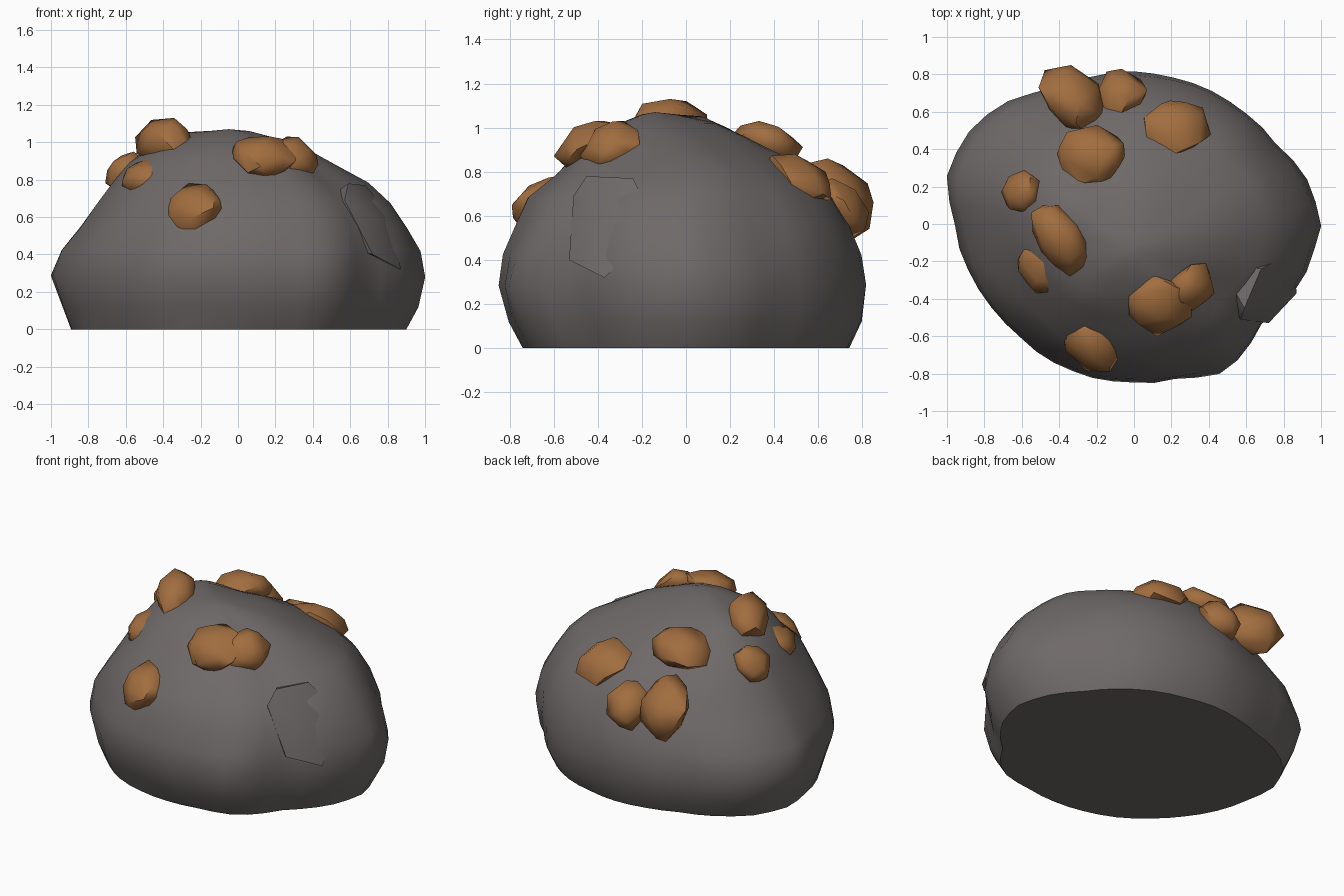
import bpy, bmesh, math, random
from mathutils import Vector, noise

cube = bpy.data.objects.get("Cube")
if cube:
    bpy.data.objects.remove(cube, do_unlink=True)


def make_material(name, rgb):
    mat = bpy.data.materials.new(name)
    mat.use_nodes = True
    mat.diffuse_color = (*rgb, 1)
    mat.node_tree.nodes["Principled BSDF"].inputs["Base Color"].default_value = (*rgb, 1)
    return mat


STONE = make_material("grey stone", (0.158, 0.143, 0.139))
ORE = make_material("copper ore", (0.36, 0.155, 0.05))


def finish(bm, name, mat, angle):
    bmesh.ops.recalc_face_normals(bm, faces=bm.faces)
    mesh = bpy.data.meshes.new(name)
    bm.to_mesh(mesh)
    bm.free()
    mesh.materials.append(mat)
    obj = bpy.data.objects.new(name, mesh)
    bpy.context.collection.objects.link(obj)
    bpy.ops.object.select_all(action='DESELECT')
    obj.select_set(True)
    bpy.context.view_layer.objects.active = obj
    bpy.ops.object.shade_smooth_by_angle(angle=math.radians(angle))
    return obj


def hull(bm, points):
    for p in points:
        bm.verts.new(p)
    result = bmesh.ops.convex_hull(bm, input=bm.verts)
    loose = {v for v in result["geom_interior"] if isinstance(v, bmesh.types.BMVert)}
    bmesh.ops.delete(bm, geom=list(loose), context='VERTS')


def lerp(a, b, t):
    return a + (b - a) * t


# Boulder: one plan outline, refitted to the width and depth at each height
RADII = [1, .95, .87, .855, .84, .82, .83, .83, .85, .94, 1.02, 1.03,
         .95, .91, .87, .85, .85, .84, .84, .85, .91, .91, .89, .96]
LEVELS = [  # height, right, left, front, back
    (0, -.9, .9, -.74, .74), (.12, -.95, .97, -.8, .8), (.28, -1, 1, -.85, .82),
    (.42, -.95, .97, -.83, .8), (.55, -.85, .9, -.78, .74), (.68, -.75, .81, -.72, .66),
    (.78, -.68, .7, -.59, .57), (.88, -.59, .52, -.5, .42), (.96, -.47, .37, -.4, .26),
    (1.02, -.32, .21, -.3, .13), (1.06, -.14, .06, -.2, -.05)]
STEPS = 2
SIDES = len(RADII) * STEPS
outline, ellipse = [], []
for i in range(SIDES):
    k, part = divmod(i, STEPS)
    r = lerp(RADII[k], RADII[(k + 1) % len(RADII)], part / STEPS)
    a = math.tau * i / SIDES
    groove = .05 * math.exp(-((math.degrees(a) - 320) / 6) ** 2)
    direction = Vector((math.cos(a), math.sin(a)))
    outline.append(direction * (r - groove))
    ellipse.append(direction)
lo = Vector((min(p.x for p in outline), min(p.y for p in outline)))
hi = Vector((max(p.x for p in outline), max(p.y for p in outline)))
SHOULDER = Vector((-.36, .12))

bm = bmesh.new()
rings = []
for z, x0, x1, y0, y1 in LEVELS:
    ring = []
    roundness = (.25 if z < .3 else .4) * min(1, abs(z - .3) / .3)
    for p, e in zip(outline, ellipse):
        fit = Vector(((p.x - lo.x) / (hi.x - lo.x), (p.y - lo.y) / (hi.y - lo.y)))
        fit = fit.lerp((e + Vector((1, 1))) / 2, roundness)
        v = Vector((lerp(x0, x1, fit.x), lerp(y0, y1, fit.y), z))
        if 0 < z < 1:
            v.xy *= 1 + .018 * noise.noise(v * 4)
            v.z += .015 * noise.noise(v * 3)
        v.z += .05 * math.exp(-((v.xy - SHOULDER).length / .17) ** 2)
        ring.append(bm.verts.new(v))
    rings.append(ring)
for low, high in zip(rings, rings[1:]):
    for i in range(SIDES):
        j = (i + 1) % SIDES
        bm.faces.new((low[i], low[j], high[j], high[i]))
bm.faces.new(rings[0])
peak = bm.verts.new((-.05, -.14, 1.07))
for i, v in enumerate(rings[-1]):
    bm.faces.new((v, rings[-1][(i + 1) % SIDES], peak))
finish(bm, "boulder", STONE, 50)

# Broken ledge standing proud of the front left shoulder
bm = bmesh.new()
hull(bm, [(.59, -.45, .78), (.68, -.24, .77), (.83, -.16, .6), (.85, -.2, .47),
          (.57, -.51, .69), (.74, -.43, .6), (.72, -.53, .4), (.87, -.37, .32),
          (.4, -.3, .5), (.45, -.2, .68)])
finish(bm, "broken_ledge", STONE, 50)


# Ore nuggets: faceted lumps flattened along a direction and fitted to a box
def nugget(name, low, high, flat, seed):
    rng = random.Random(seed)
    axis = Vector(flat).normalized()
    count = 24
    points = []
    for i in range(count):
        h = 1 - 2 * (i + .5) / count
        a = i * math.pi * (3 - math.sqrt(5)) + rng.uniform(-.3, .3)
        s = math.sqrt(1 - h * h)
        p = Vector((s * math.cos(a), s * math.sin(a), h)) * rng.uniform(.9, 1.1)
        points.append(p - axis * p.dot(axis) * .36)
    for k in range(3):
        a, b = min(p[k] for p in points), max(p[k] for p in points)
        for p in points:
            p[k] = lerp(low[k], high[k], (p[k] - a) / (b - a))
    bm = bmesh.new()
    hull(bm, points)
    finish(bm, name, ORE, 46)


NUGGETS = [
    ("back_large", (-.51, .48, .5), (-.15, .85, .86), (.3, .6, .3)),
    ("back_small", (-.2, .56, .5), (.07, .83, .77), (0, 1, .4)),
    ("back_left", (.04, .35, .66), (.41, .66, .88), (.2, .6, 1)),
    ("upper_back", (-.41, .18, .82), (-.05, .53, 1.03), (-.2, .3, 1)),
    ("right_side", (-.71, .06, .75), (-.5, .29, .95), (-1, 0, .8)),
    ("crown", (-.55, -.28, .88), (-.24, .1, 1.13), (-.9, -.6, .2)),
    ("right_flush", (-.62, -.37, .73), (-.43, -.08, .91), (-.7, -.5, .6)),
    ("front_upper", (-.03, -.6, .8), (.31, -.27, 1.03), (.1, -.8, 1)),
    ("front_upper_left", (.18, -.48, .8), (.43, -.21, 1.03), (.6, -.5, .6)),
    ("front_lower", (-.38, -.79, .51), (-.06, -.5, .78), (-.4, -1, .9))]
for seed, (name, low, high, flat) in enumerate(NUGGETS):
    nugget("ore_nugget_" + name, low, high, flat, seed)
